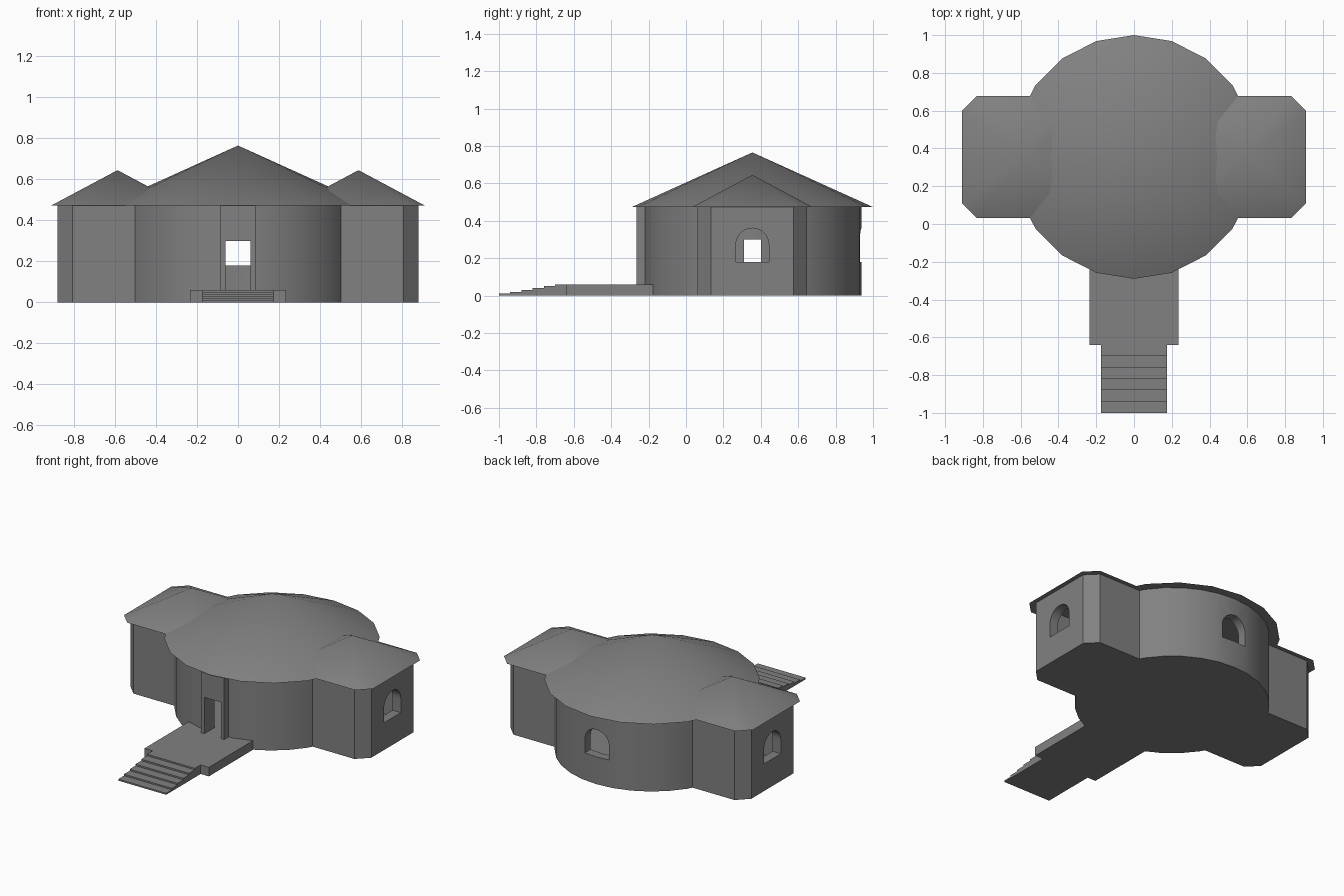
import bpy, bmesh, math

cube = bpy.data.objects.get("Cube")
if cube:
    bpy.data.objects.remove(cube)

stone = bpy.data.materials.new("grey_stone")
GREY = (0.22, 0.22, 0.22, 1)
stone.use_nodes = True
stone.diffuse_color = GREY
stone.node_tree.nodes["Principled BSDF"].inputs["Base Color"].default_value = GREY

CY = 0.355        # hall centre in y
WX = 0.5875       # wing centre in x
EAVE = 0.473
FLOOR = 0.06
WALL = 0.06


def solid(name, outline, a, b, place=lambda u, v, w: (u, v, w), apex=None):
    """Extrude an outline from a to b, or draw it up to an apex point."""
    bm = bmesh.new()
    low = [bm.verts.new(place(u, v, a)) for u, v in outline]
    n = len(low)
    bm.faces.new(low)
    if apex:
        tip = bm.verts.new(apex)
        for i in range(n):
            bm.faces.new((low[i], low[(i + 1) % n], tip))
    else:
        high = [bm.verts.new(place(u, v, b)) for u, v in outline]
        bm.faces.new(high)
        for i in range(n):
            j = (i + 1) % n
            bm.faces.new((low[i], low[j], high[j], high[i]))
    bmesh.ops.recalc_face_normals(bm, faces=bm.faces)
    mesh = bpy.data.meshes.new(name)
    bm.to_mesh(mesh)
    bm.free()
    mesh.materials.append(stone)
    obj = bpy.data.objects.new(name, mesh)
    bpy.context.collection.objects.link(obj)
    return obj


def circle(r, n):
    return [(r * math.sin(math.tau * i / n), CY + r * math.cos(math.tau * i / n)) for i in range(n)]


def rect(x0, x1, y0, y1):
    return [(x0, y0), (x1, y0), (x1, y1), (x0, y1)]


def chamfered(cx, h, c):
    k = h - c
    pts = [(h, -k), (h, k), (k, h), (-k, h), (-h, k), (-h, -k), (-k, -h), (k, -h)]
    return [(cx + x, CY + y) for x, y in pts]


def arch(centre, half=0.088, sill=0.18, spring=0.272, n=16):
    top = [(centre + half * math.cos(math.pi * i / n), spring + half * math.sin(math.pi * i / n))
           for i in range(n + 1)]
    return [(centre - half, sill), (centre + half, sill)] + top


def along_x(u, v, w):
    return (w, u, v)


def along_y(u, v, w):
    return (u, w, v)


def select_only(obj):
    bpy.ops.object.select_all(action='DESELECT')
    obj.select_set(True)
    bpy.context.view_layer.objects.active = obj


def cut(obj, *cutters):
    for c in cutters:
        select_only(obj)
        mod = obj.modifiers.new("cut", 'BOOLEAN')
        mod.operation = 'DIFFERENCE'
        mod.solver = 'EXACT'
        mod.object = c
        bpy.ops.object.modifier_apply(modifier=mod.name)


def finish(obj):
    select_only(obj)
    bpy.ops.object.shade_smooth_by_angle(angle=math.radians(30))


# cutters for rooms and openings
R = 0.583
hall_room = solid("hall_room_cutter", circle(R - WALL, 32), FLOOR, 0.6)
front_door = solid("front_door_cutter", rect(-0.06, 0.06, FLOOR, 0.30), -0.4, 0.0, along_y)
back_window = solid("back_window_cutter", arch(0), 0.8, 1.1, along_y)
inner_door = solid("inner_door_cutter", rect(CY - 0.045, CY + 0.045, FLOOR, 0.30), -0.65, 0.65, along_x)
cutters = [hall_room, front_door, back_window, inner_door]

# round hall
hall = solid("hall_walls", circle(R, 32), 0, EAVE)
cut(hall, hall_room, front_door, back_window, inner_door)
hall_roof = solid("hall_roof", circle(0.645, 20), EAVE, 0, apex=(0, CY, 0.765))
parts = [hall, hall_roof]

# side wings
for side, label in ((1, "left"), (-1, "right")):
    cx = side * WX
    room = solid(label + "_room_cutter", chamfered(cx, 0.2925 - WALL, 0.05), FLOOR, 0.6)
    window = solid(label + "_window_cutter", arch(CY), side * 0.75, side * 1.0, along_x)
    wing = solid(label + "_wing_walls", chamfered(cx, 0.2925, 0.072), 0, EAVE)
    cut(wing, room, hall_room, window)
    cutters += [room, window]
    roof = solid(label + "_wing_roof", chamfered(cx, 0.3225, 0.077), EAVE, 0, apex=(cx, CY, 0.645))
    parts += [wing, roof]

# doorway surround
portal = solid("door_surround", rect(-0.085, 0.085, -0.265, -0.17), FLOOR, EAVE)
cut(portal, front_door)

# porch platform and steps
porch = solid("porch_platform", rect(-0.235, 0.235, -0.64, -0.17), 0, FLOOR)
TREADS = 6
profile = [(-0.64, 0), (-1.0, 0)]
for i in range(TREADS):
    y, z = -1.0 + 0.06 * i, 0.01 * (i + 1)
    profile += [(y, z), (y + 0.06, z)]
steps = solid("porch_steps", profile, -0.175, 0.175, along_x)
parts += [portal, porch, steps]

for obj in parts:
    finish(obj)
for c in cutters:
    bpy.data.objects.remove(c)
